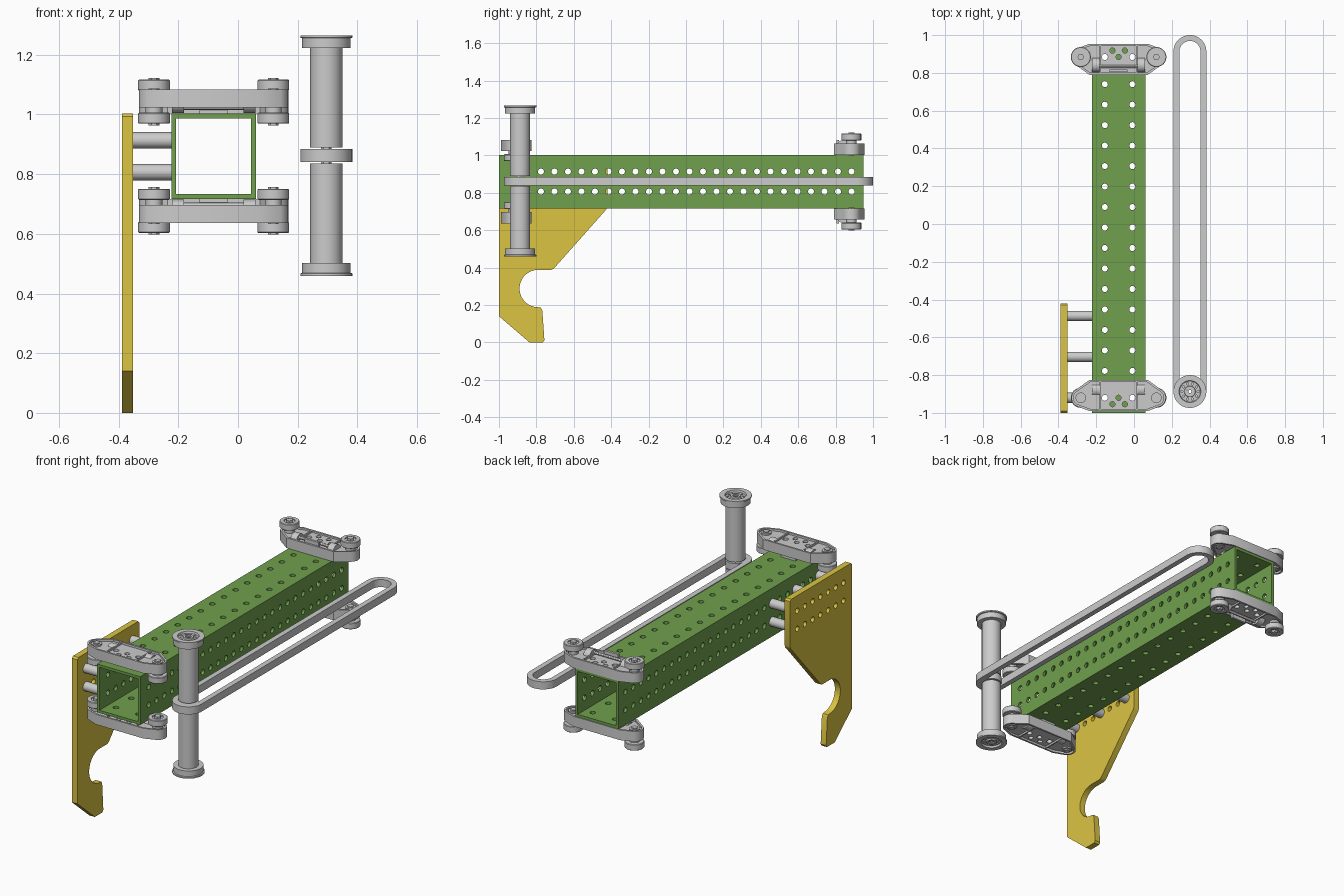
import bpy, bmesh
from math import sin, cos, pi, radians
from mathutils import Matrix

if "Cube" in bpy.data.objects:
    bpy.data.objects.remove(bpy.data.objects["Cube"])


def material(name, col):
    m = bpy.data.materials.new(name)
    m.diffuse_color = (*col, 1)
    m.use_nodes = True
    m.node_tree.nodes["Principled BSDF"].inputs["Base Color"].default_value = m.diffuse_color
    return m


GREEN = material("green", (0.16, 0.35, 0.075))
YELLOW = material("yellow", (0.71, 0.55, 0.055))


def finish(bm, name, mat=None):
    bmesh.ops.remove_doubles(bm, verts=bm.verts, dist=1e-5)
    bmesh.ops.recalc_face_normals(bm, faces=bm.faces)
    me = bpy.data.meshes.new(name)
    bm.to_mesh(me)
    bm.free()
    ob = bpy.data.objects.new(name, me)
    bpy.context.collection.objects.link(ob)
    if mat:
        me.materials.append(mat)
    return ob


def at(axis, a, b, c):
    return {"X": (c, a, b), "Y": (a, c, b), "Z": (a, b, c)}[axis]


def add_prism(bm, loop, lo, hi, axis, inner=None):
    """Extrude a 2D loop along an axis; an inner loop of equal length makes it hollow."""
    n = len(loop)
    make = lambda pts, c: [bm.verts.new(at(axis, a, b, c)) for a, b in pts]
    rings = [make(loop, lo), make(loop, hi)]
    if inner:
        rings += [make(inner, hi), make(inner, lo)]
        pairs = [(0, 1), (1, 2), (2, 3), (3, 0)]
    else:
        bm.faces.new(rings[0])
        bm.faces.new(rings[1])
        pairs = [(0, 1)]
    for p, q in pairs:
        for i in range(n):
            j = (i + 1) % n
            bm.faces.new((rings[p][i], rings[p][j], rings[q][j], rings[q][i]))


def prism(name, loop, lo, hi, axis, inner=None, mat=None):
    bm = bmesh.new()
    add_prism(bm, loop, lo, hi, axis, inner)
    return finish(bm, name, mat)


def arc(cx, cy, r, a0, a1, n):
    return [(cx + r * cos(radians(a0 + (a1 - a0) * i / n)),
             cy + r * sin(radians(a0 + (a1 - a0) * i / n))) for i in range(n + 1)]


def circle(cx, cy, r, n=24):
    return arc(cx, cy, r, 0, 360, n)[:-1]


def rect(a0, a1, b0, b1):
    return [(a0, b0), (a1, b0), (a1, b1), (a0, b1)]


def lathe(name, prof, cx, cy, n=40):
    """Closed (radius, height) profile turned about a vertical axis."""
    bm = bmesh.new()
    rings = [[bm.verts.new((cx + r * cos(2 * pi * i / n), cy + r * sin(2 * pi * i / n), z))
              for i in range(n)] for r, z in prof]
    for k in range(len(rings)):
        a, b = rings[k], rings[(k + 1) % len(rings)]
        for i in range(n):
            j = (i + 1) % n
            bm.faces.new((a[i], a[j], b[j], b[i]))
    return finish(bm, name)


def drill(ob, holes, lo, hi, axis, n=16):
    """Cut round holes (a, b, radius) through an object along an axis."""
    bm = bmesh.new()
    for a, b, r in holes:
        add_prism(bm, circle(a, b, r, n), lo, hi, axis)
    cutter = finish(bm, "hole_cutter")
    cutter.hide_render = True
    mod = ob.modifiers.new("holes", "BOOLEAN")
    mod.operation, mod.solver, mod.object = "DIFFERENCE", "EXACT", cutter
    bpy.context.view_layer.objects.active = ob
    bpy.ops.object.modifier_apply(modifier=mod.name)
    bpy.data.objects.remove(cutter)


# Main square tube with hole rows in all four walls
X0, X1, Z0, Z1, W = -0.223, 0.06, 0.717, 1.003, 0.016
CX = (X0 + X1) / 2
CZ = (Z0 + Z1) / 2
YF, YB = -0.92, 0.884
tube = prism("square_tube", rect(X0, X1, Z0, Z1), -1.0, 0.95, "Y",
             rect(X0 + W, X1 - W, Z0 + W, Z1 - W), GREEN)
side_y = [YF + 0.0722 * k for k in range(26)]
rows = (CZ - 0.0535, CZ + 0.0535)
drill(tube, [(y, z, 0.016) for y in side_y for z in rows], -0.3, 0.2, "X")
top_y = [YF, YB] + [0.74 - 0.1084 * k for k in range(15)]
drill(tube, [(CX + s * 0.073, y, 0.016) for y in top_y for s in (-1, 1)], 0.6, 1.1, "Z")

# Yellow hook plate
hook = [(-0.99, 1.003), (-1, 0.993), (-1, 0.14), (-0.837, 0), (-0.765, 0), (-0.757, 0.012),
        (-0.768, 0.17), (-0.776, 0.186)]
hook += arc(-0.79, 0.288, 0.1, 270, 90, 24)
hook += [(-0.72, 0.388), (-0.708, 0.393), (-0.425, 0.712), (-0.42, 0.725),
         (-0.42, 0.993), (-0.43, 1.003)]
plate = prism("hook_plate", hook, -0.388, -0.352, "X", mat=YELLOW)
drill(plate, [(y, z, 0.016) for y in side_y[:7] for z in rows], -0.5, -0.3, "X")

# Spacers between plate and tube
for y in side_y[:7:3]:
    for z in rows:
        prism("plate_spacer", circle(y, z, 0.027), -0.352, X0, "X", circle(y, z, 0.016))


# Roller bracket parts, built once around a local origin
def bracket_loop(d):
    x, r = 0.155 - d / 2, 0.05 - d
    return ([(x, -0.094 + d)] + arc(0.2, 0, r, -60, 60, 10) + [(x, 0.07 - d), (-x, 0.07 - d)]
            + arc(-0.2, 0, r, 120, 240, 10) + [(-x, -0.094 + d)])


rim = prism("bracket_rim", bracket_loop(0), 0, 0.06, "Z", bracket_loop(0.011))
web = prism("bracket_web", bracket_loop(0.008), 0.012, 0.05, "Z")
drill(web, [(-0.073, 0, 0.016), (0.073, 0, 0.016), (0, 0, 0.014),
            (-0.033, 0.034, 0.014), (0.033, 0.034, 0.014)], -0.1, 0.2, "Z")
parts = [rim, web]
parts.append(prism("bracket_pad", rect(-0.047, 0.047, -0.08, -0.066), 0.045, 0.08, "Z"))
parts.append(prism("roller_shaft", circle(-0.05, 0.06, 0.008, 12), -0.14, 0.14, "X"))
for s in (-1, 1):
    parts.append(prism("bracket_rib", rect(s * 0.097 - 0.004, s * 0.097 + 0.004, -0.085, 0.06),
                       0.002, 0.06, "Z"))
    parts.append(prism("small_roller", circle(-0.043, 0.04, 0.038), s * 0.12 - 0.02,
                       s * 0.12 + 0.02, "X"))
    parts.append(prism("wheel_hub", circle(s * 0.2, 0, 0.028), 0.003, 0.078, "Z"))
    parts.append(prism("wheel_bolt", circle(s * 0.2, 0, 0.018, 6), -0.004, 0.12, "Z"))
    parts.append(lathe("guide_wheel", [(0.012, 0.077), (0.05, 0.077), (0.053, 0.08),
                                       (0.053, 0.111), (0.05, 0.114), (0.03, 0.114),
                                       (0.03, 0.107), (0.012, 0.107)], s * 0.2, 0))

# Place four brackets: back ones face outward, front ones are flipped
for zdir, surf, level in ((1, Z1, "upper"), (-1, Z0, "lower")):
    for y, ydir, lift, end in ((YB, 1, 0, "back"), (YF, -1, 0.08, "front")):
        wdir = zdir * ydir
        mat = (Matrix.Translation((CX, y, surf + zdir * lift))
               @ Matrix.Diagonal((1, ydir, wdir, 1)))
        for p in parts:
            me = p.data.copy()
            me.transform(mat)
            if mat.determinant() < 0:
                me.flip_normals()
            ob = bpy.data.objects.new(f"{end}_{level}_{p.name.split('.')[0]}", me)
            bpy.context.collection.objects.link(ob)
for p in parts:
    bpy.data.objects.remove(p)

# Upright roller with end caps, pulley and belt
RX, RY = 0.296, -0.887
for lo, hi, name in ((0.89, 1.235, "upper_roller"), (0.49, 0.835, "lower_roller")):
    prism(name, circle(RX, RY, 0.054, 48), lo, hi, "Z", circle(RX, RY, 0.044, 48))
prism("belt_pulley", circle(RX, RY, 0.0555, 48), 0.842, 0.883, "Z", circle(RX, RY, 0.016, 48))
prism("roller_axle", circle(RX, RY, 0.018, 6), 0.47, 1.255, "Z", circle(RX, RY, 0.009, 6))
for sgn, name in ((1, "top_cap"), (-1, "bottom_cap")):
    prof = [(0.016, 0.36), (0.081, 0.36), (0.081, 0.393), (0.087, 0.395), (0.087, 0.403),
            (0.058, 0.403), (0.055, 0.392), (0.03, 0.392), (0.028, 0.4), (0.016, 0.4)]
    cap = lathe(name, [(r, 0.8625 + sgn * h) for r, h in prof], RX, RY, 48)
    drill(cap, [(a, b, 0.006) for a, b in circle(RX, RY, 0.043, 10)],
          0.8625 + sgn * 0.4 - 0.02, 0.8625 + sgn * 0.4 + 0.02, "Z", 10)


def belt_loop(r):
    return arc(RX, 0.913, r, 0, 180, 24) + arc(RX, RY, r, 180, 360, 24)


prism("drive_belt", belt_loop(0.087), 0.84, 0.885, "Z", belt_loop(0.056))

# Smooth round surfaces, keep edges sharp
bpy.ops.object.select_all(action="SELECT")
bpy.context.view_layer.objects.active = tube
bpy.ops.object.shade_smooth_by_angle(angle=radians(30))
